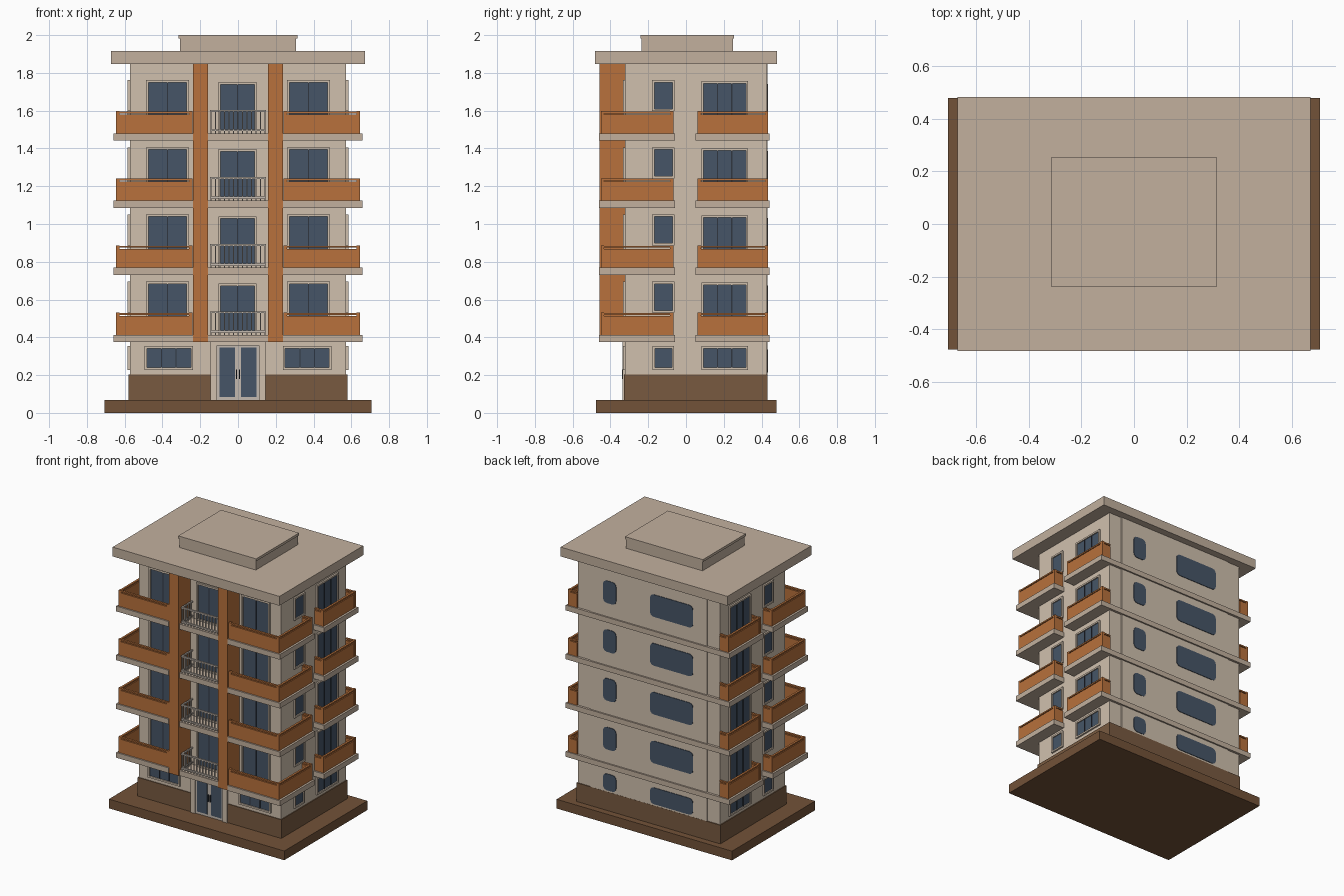
import bpy, bmesh

if "Cube" in bpy.data.objects:
    bpy.data.objects.remove(bpy.data.objects["Cube"])

def lin(c):
    c /= 255
    return c / 12.92 if c <= 0.04045 else ((c + 0.055) / 1.055) ** 2.4

def mat(name, r, g, b):
    m = bpy.data.materials.new(name)
    m.diffuse_color = (lin(r), lin(g), lin(b), 1)
    m.use_nodes = True
    m.node_tree.nodes["Principled BSDF"].inputs["Base Color"].default_value = m.diffuse_color
    return m

WALL = mat("beige wall", 208, 192, 174)
SLAB = mat("taupe concrete", 194, 176, 158)
ORANGE = mat("burnt orange", 184, 113, 60)
GLASS = mat("blue grey glass", 70, 85, 103)
BROWN = mat("brown plinth", 120, 90, 64)
BASE = mat("dark brown base", 114, 82, 56)
RAIL = mat("pale grey metal", 196, 186, 176)
DARK = mat("dark window bar", 48, 54, 64)

parts = {}   # part name -> (bmesh, material)

def box(name, m, x0, x1, y0, y1, z0, z1, round_axis=None, r=0):
    """Add a box to the named part; optionally round the edges along one axis."""
    bm = parts.setdefault(name, (bmesh.new(), m))[0]
    lo = [min(a, b) for a, b in ((x0, x1), (y0, y1), (z0, z1))]
    hi = [max(a, b) for a, b in ((x0, x1), (y0, y1), (z0, z1))]
    vs = bmesh.ops.create_cube(bm, size=1)["verts"]
    for v in vs:
        v.co = [hi[i] if v.co[i] > 0 else lo[i] for i in range(3)]
    if round_axis is not None:
        es = {e for v in vs for e in v.link_edges
              if abs(e.verts[0].co[round_axis] - e.verts[1].co[round_axis]) > 1e-6}
        bmesh.ops.bevel(bm, geom=list(es), offset=r, segments=3, profile=0.5, affect='EDGES')

# Body extents and storeys
BX, BF, BB = 0.573, -0.322, 0.425
FLOORS = [0.413 + 0.3555 * i for i in range(4)]   # balcony slab tops
ST = 0.038                                        # slab thickness

def on_face(name, m, face, u0, u1, d0, d1, z0, z1):
    """Box on a wall: u along the wall, d outward from it."""
    if face == "front":
        box(name, m, u0, u1, BF - d0, BF - d1, z0, z1)
    else:
        s = 1 if face == "right" else -1
        box(name, m, s * (BX + d0), s * (BX + d1), u0, u1, z0, z1)

def window(face, u0, u1, z0, z1, bars=1):
    t = 0.012
    on_face("window_glass", GLASS, face, u0, u1, -0.004, 0.004, z0, z1)
    for a, b, c, d in ((u0 - t, u0, z0 - t, z1 + t), (u1, u1 + t, z0 - t, z1 + t),
                       (u0, u1, z0 - t, z0), (u0, u1, z1, z1 + t)):
        on_face("window_frames", WALL, face, a, b, -0.004, 0.012, c, d)
    for i in range(bars):
        u = u0 + (u1 - u0) * (i + 1) / (bars + 1)
        on_face("window_bars", DARK, face, u - 0.003, u + 0.003, 0, 0.008, z0, z1)

# Base, walls, plinth
box("base_slab", BASE, -0.707, 0.707, -0.477, 0.48, 0, 0.067)
box("main_walls", WALL, -BX, BX, BF, BB, 0.06, 1.85)
box("back_wall_panel", WALL, -0.47, 0.47, BB - 0.01, BB + 0.006, 0.2, 1.85)
for s in (-1, 1):
    box("plinth", BROWN, s * 0.145, s * (BX + 0.006), BF - 0.006, BF + 0.05, 0.065, 0.203)
    box("plinth", BROWN, s * (BX - 0.05), s * (BX + 0.006), BF + 0.04, BB + 0.006, 0.065, 0.203)
box("plinth", BROWN, -BX, BX, BB - 0.01, BB + 0.007, 0.065, 0.203)

# Roof
box("roof_slab", SLAB, -0.672, 0.672, -0.483, 0.483, 1.847, 1.915)
box("roof_box", SLAB, -0.308, 0.308, -0.235, 0.25, 1.91, 1.982)
box("roof_box", SLAB, -0.314, 0.314, -0.24, 0.255, 1.982, 2.0)

# Vertical fins between the balconies
for s in (-1, 1):
    box("orange_fin", ORANGE, s * 0.158, s * 0.237, -0.457, BF + 0.01, 0.375, 1.85)

def panel(x0, x1, y0, y1, z):
    """Solid parapet panel with a thin handrail just above it."""
    box("balcony_panels", ORANGE, x0, x1, y0, y1, z, z + 0.1)
    box("balcony_handrails", ORANGE, x0, x1, y0, y1, z + 0.106, z + 0.116)

def post(x, y, z):
    box("balcony_posts", ORANGE, x - 0.009, x + 0.009, y - 0.009, y + 0.009, z, z + 0.118)

PX, PY, T = 0.645, -0.45, 0.015
for z in FLOORS:
    # slab band across the back, with the ends of the rear balconies
    box("back_slab_bands", SLAB, -0.655, 0.655, BB - 0.01, 0.442, z - ST, z)
    for s in (-1, 1):
        # front corner balcony
        box("balcony_slabs", SLAB, s * 0.237, s * 0.66, -0.46, BF + 0.01, z - ST, z)
        box("balcony_slabs", SLAB, s * (BX - 0.01), s * 0.66, BF, -0.058, z - ST, z)
        panel(s * 0.24, s * PX, PY, PY + T, z)
        panel(s * PX, s * (PX - T), PY, -0.068, z)
        panel(s * BX, s * PX, -0.068 - T, -0.068, z)
        # rear side balcony
        box("balcony_slabs", SLAB, s * (BX - 0.01), s * 0.66, 0.05, 0.442, z - ST, z)
        panel(s * PX, s * (PX - T), 0.062, 0.434, z)
        panel(s * BX, s * PX, 0.062, 0.062 + T, z)
        panel(s * BX, s * PX, 0.434 - T, 0.434, z)
        for x, y in ((0.25, PY + 0.008), (PX - 0.008, PY + 0.008), (PX - 0.008, -0.076),
                     (PX - 0.008, 0.07), (PX - 0.008, 0.426)):
            post(s * x, y, z)
        # windows beside the balconies
        u = sorted((s * 0.272, s * 0.475))
        window("front", u[0], u[1], z + 0.012, z + 0.345 - 0.075)
        side = "right" if s > 0 else "left"
        window(side, -0.168, -0.072, z + 0.13, z + 0.27, 0)
        window(side, 0.093, 0.317, z + 0.012, z + 0.265, 2)
    # centre balcony with barred railing
    box("centre_slabs", SLAB, -0.158, 0.158, -0.45, BF + 0.01, z - ST, z)
    window("front", -0.092, 0.087, z + 0.012, z + 0.26)
    for h in (0.012, 0.115):
        box("centre_railing", RAIL, -0.148, 0.148, -0.445, -0.433, z + h, z + h + 0.01)
        for s in (-1, 1):
            box("centre_railing", RAIL, s * 0.148, s * 0.138, -0.44, BF, z + h, z + h + 0.01)
    for i in range(13):
        x = -0.143 + 0.286 * i / 12
        box("centre_railing", RAIL, x - 0.0035, x + 0.0035, -0.442, -0.436, z, z + 0.12)
    for s in (-1, 1):
        for i in range(1, 5):
            y = -0.439 + 0.025 * i
            box("centre_railing", RAIL, s * 0.14, s * 0.146, y - 0.003, y + 0.003, z, z + 0.12)

# Ground floor windows
for s in (-1, 1):
    u = sorted((s * 0.25, s * 0.482))
    window("front", u[0], u[1], 0.24, 0.342, 2)
    side = "right" if s > 0 else "left"
    window(side, -0.165, -0.075, 0.24, 0.342, 0)
    window(side, 0.093, 0.317, 0.24, 0.342, 2)

# Back windows: rounded flat plates, one small and one wide per storey
for z0, z1 in [(0.215, 0.335)] + [(z + 0.1, z + 0.262) for z in FLOORS]:
    for x0, x1 in ((0.26, 0.365), (-0.36, -0.014)):
        box("back_windows", GLASS, x0, x1, BB + 0.002, BB + 0.01, z0, z1, 1, 0.03)

# Entrance: surround and double glass doors
for s in (-1, 1):
    on_face("door_surround", WALL, "front", s * 0.112, s * 0.146, -0.01, 0.014, 0.065, 0.378)
    on_face("door_glass", GLASS, "front", s * 0.016, s * 0.098, 0, 0.01, 0.085, 0.345)
    on_face("door_handles", DARK, "front", s * 0.005, s * 0.011, 0, 0.016, 0.18, 0.23)
on_face("door_surround", WALL, "front", -0.112, 0.112, -0.01, 0.014, 0.357, 0.378)
on_face("door_leaves", RAIL, "front", -0.112, 0.112, -0.01, 0.006, 0.065, 0.357)

# Turn every collected part into an object
for name, (bm, m) in parts.items():
    bmesh.ops.recalc_face_normals(bm, faces=bm.faces)
    me = bpy.data.meshes.new(name)
    bm.to_mesh(me)
    bm.free()
    me.materials.append(m)
    bpy.context.collection.objects.link(bpy.data.objects.new(name, me))
